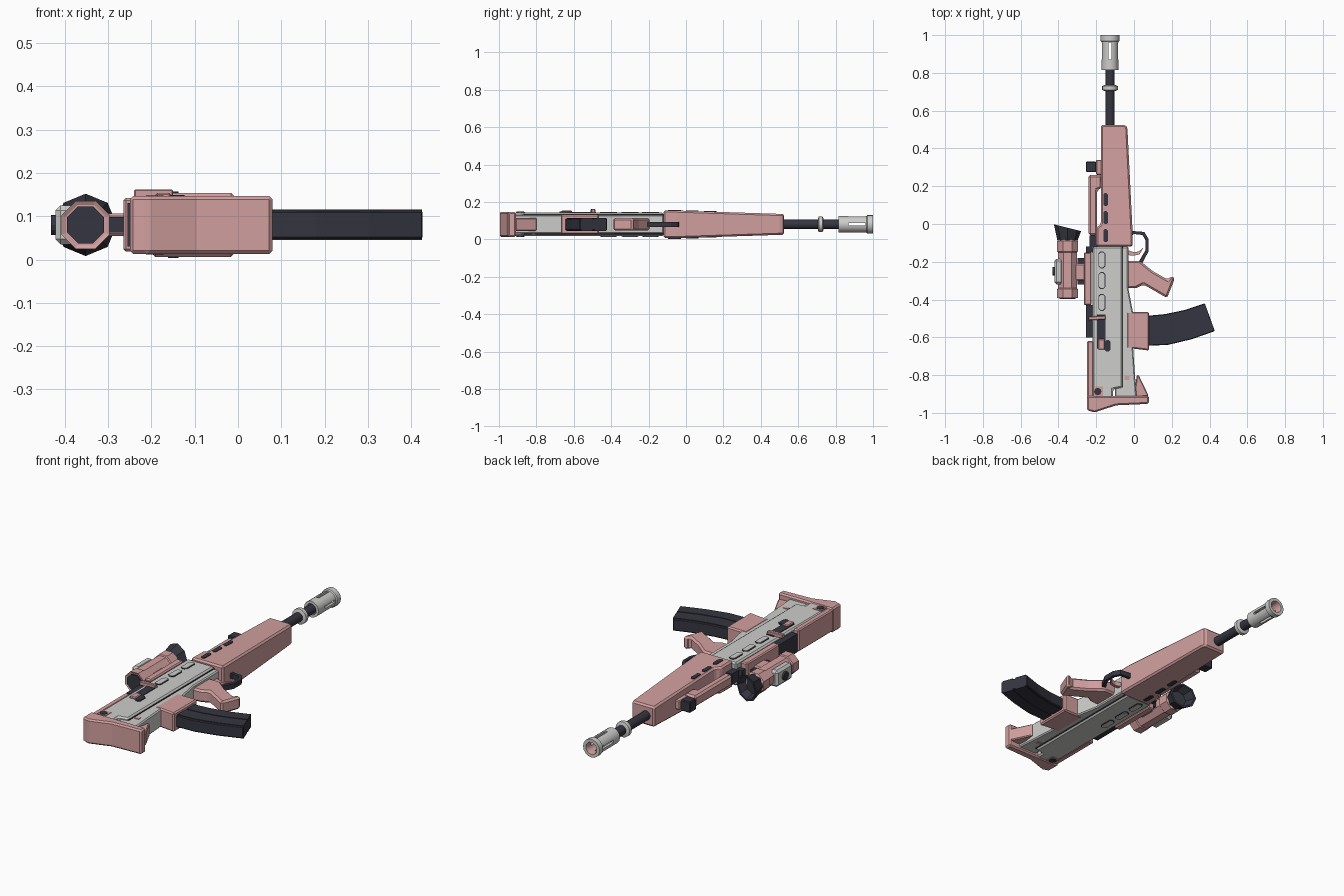
import bpy, bmesh, math
from mathutils import Matrix

cube = bpy.data.objects.get("Cube")
if cube:
    bpy.data.objects.remove(cube, do_unlink=True)

MID = 0.08  # height of the central plane


def material(name, rgb):
    m = bpy.data.materials.new(name)
    m.use_nodes = True
    m.diffuse_color = (*rgb, 1)
    m.node_tree.nodes["Principled BSDF"].inputs["Base Color"].default_value = (*rgb, 1)
    return m


PINK = material("dusty pink", (0.65, 0.35, 0.35))
GREY = material("light grey", (0.61, 0.61, 0.60))
DARK = material("dark slate", (0.036, 0.036, 0.052))


def finish(name, bm, mat, bevel=0.0):
    bmesh.ops.recalc_face_normals(bm, faces=bm.faces)
    me = bpy.data.meshes.new(name)
    bm.to_mesh(me)
    bm.free()
    me.materials.append(mat)
    ob = bpy.data.objects.new(name, me)
    bpy.context.collection.objects.link(ob)
    if bevel:
        mod = ob.modifiers.new("Bevel", "BEVEL")
        mod.width, mod.segments, mod.limit_method = bevel, 1, "ANGLE"
    return ob


def prism(name, pts, half, mat, bevel=0.0, z=MID):
    """Outline in the side profile, thickened to both sides of height z."""
    bm = bmesh.new()
    face = bm.faces.new([bm.verts.new((x, y, z - half)) for x, y in pts])
    ext = bmesh.ops.extrude_face_region(bm, geom=[face])["geom"]
    bmesh.ops.translate(bm, vec=(0, 0, 2 * half),
                        verts=[v for v in ext if isinstance(v, bmesh.types.BMVert)])
    return finish(name, bm, mat, bevel)


def box(name, x0, x1, y0, y1, half, mat, bevel=0.0, z=MID):
    return prism(name, [(x0, y0), (x1, y0), (x1, y1), (x0, y1)], half, mat, bevel, z)


def capsule(x, y0, y1, w):
    c = w * 0.6
    return [(x - w, y0 + c), (x - w + c, y0), (x + w - c, y0), (x + w, y0 + c),
            (x + w, y1 - c), (x + w - c, y1), (x - w + c, y1), (x - w, y1 - c)]


def lathe(name, x, profile, mat, sides=16, phase=0.0, hollow=False):
    """Spin (radius, y) pairs round an axis running along y."""
    bm = bmesh.new()
    rings = []
    for r, y in profile:
        angles = [2 * math.pi * (i + phase) / sides for i in range(sides)]
        rings.append([bm.verts.new((x + r * math.cos(a), y, MID + r * math.sin(a)))
                      for a in angles])
    pairs = list(zip(rings, rings[1:]))
    if hollow:
        pairs.append((rings[-1], rings[0]))
    else:
        bm.faces.new(rings[0])
        bm.faces.new(rings[-1])
    for a, b in pairs:
        for i in range(sides):
            j = (i + 1) % sides
            bm.faces.new((a[i], a[j], b[j], b[i]))
    return finish(name, bm, mat)


def smooth(ob):
    bpy.ops.object.select_all(action="DESELECT")
    ob.select_set(True)
    bpy.context.view_layer.objects.active = ob
    bpy.ops.object.shade_smooth_by_angle(angle=math.radians(35))


# Barrel and collar
BX = -0.127
smooth(lathe("barrel", BX, [(0.025, 0.48), (0.025, 0.84)], DARK))
smooth(lathe("barrel_collar", BX, [(0.03, 0.705), (0.042, 0.71), (0.042, 0.73), (0.03, 0.735)], GREY))

# Slotted muzzle with a coloured bore
muzzle = lathe("muzzle", BX, [(0.03, 0.815), (0.044, 0.815), (0.044, 0.965), (0.05, 0.97),
                              (0.05, 1.0), (0.033, 1.0), (0.03, 0.99)], GREY, hollow=True)
muzzle.data.materials.append(PINK)
for f in muzzle.data.polygons:
    if math.hypot(f.center.x - BX, f.center.z - MID) < 0.033:
        f.material_index = 1
for half_x, half_z in ((0.007, 0.08), (0.08, 0.007)):
    cutter = box("slot_cutter", BX - half_x, BX + half_x, 0.87, 0.96, half_z, GREY)
    bpy.context.view_layer.objects.active = muzzle
    cut = muzzle.modifiers.new("Slot", "BOOLEAN")
    cut.operation, cut.object, cut.solver = "DIFFERENCE", cutter, "EXACT"
    bpy.ops.object.modifier_apply(modifier=cut.name)
    bpy.data.objects.remove(cutter, do_unlink=True)
smooth(muzzle)

# Handguard, thinner toward the muzzle
guard = prism("handguard", [(-0.175, 0.525), (-0.045, 0.525), (-0.035, 0.51), (-0.007, -0.05),
                            (-0.007, -0.12), (-0.2, -0.12), (-0.2, -0.02), (-0.175, 0.0)],
              0.074, PINK, 0.014)
for v in guard.data.vertices:
    v.co.z = MID + (v.co.z - MID) * (1 - 0.25 * max(0, v.co.y + 0.05) / 0.57)

# Handguard vents on both sides
for i, y in enumerate((-0.095, 0.0, 0.095)):
    taper = 0.074 * (1 - 0.25 * max(0, y + 0.085) / 0.57)
    for side in (-1, 1):
        prism(f"vent_{i}_{side}", capsule(-0.15, y, y + 0.068, 0.012), 0.003, DARK,
              z=MID + side * taper)

# Gas tube and front sight
prism("gas_tube", [(-0.24, -0.06), (-0.195, -0.06), (-0.195, 0.0), (-0.195, 0.18),
                   (-0.17, 0.19), (-0.17, 0.26), (-0.24, 0.26)], 0.03, PINK, 0.01)
box("front_sight_base", -0.2, -0.17, 0.26, 0.34, 0.025, PINK, 0.005)
box("front_sight", -0.255, -0.2, 0.275, 0.33, 0.03, DARK, 0.004)
box("gas_block", -0.235, -0.19, -0.125, -0.06, 0.03, DARK)

# Receiver: wide upper half, narrower lower half
prism("upper_receiver", [(-0.22, -0.12), (-0.06, -0.12), (-0.06, -0.865), (-0.11, -0.875),
                         (-0.11, -0.92), (-0.22, -0.92)], 0.063, GREY, 0.008)
prism("lower_receiver", [(-0.1, -0.12), (-0.03, -0.12), (-0.03, -0.34), (-0.005, -0.47),
                         (-0.005, -0.65), (0.005, -0.8), (0.015, -0.92), (-0.1, -0.92)],
      0.05, GREY, 0.006)
for side in (-1, 1):
    top = MID + side * 0.063
    for i, y in enumerate((-0.235, -0.345, -0.46)):
        prism(f"oval_rim_{i}_{side}", capsule(-0.17, y, y + 0.09, 0.019), 0.002, DARK, z=top)
        prism(f"oval_{i}_{side}", capsule(-0.17, y + 0.005, y + 0.085, 0.014), 0.004, GREY, z=top)
    box(f"receiver_seam_{side}", -0.064, -0.057, -0.865, -0.12, 0.004, DARK,
        z=MID + side * 0.051)
    box(f"stock_pin_plate_{side}", -0.215, -0.165, -0.91, -0.86, 0.003, PINK, z=top)
    prism(f"stock_pin_{side}", [(-0.192 + 0.02 * math.cos(a * math.pi / 4),
                                 -0.887 + 0.02 * math.sin(a * math.pi / 4)) for a in range(8)],
          0.005, DARK, z=top)
    box(f"stock_patch_{side}", -0.05, -0.025, -0.825, -0.805, 0.003, PINK, z=MID + side * 0.05)

# Top line: scope rail, dark cover, cheek strip
box("scope_rail", -0.265, -0.225, -0.43, -0.15, 0.062, PINK, 0.006)
box("rail_front", -0.255, -0.22, -0.15, -0.12, 0.03, DARK)
box("top_cover", -0.255, -0.215, -0.6, -0.43, 0.05, DARK)
box("cheek_strip", -0.248, -0.215, -0.92, -0.62, 0.06, PINK, 0.006)

# Butt and its web
prism("butt", [(-0.25, -0.91), (-0.25, -0.985), (-0.21, -0.998), (-0.095, -0.96),
               (0.08, -0.952), (0.08, -0.91)], 0.067, PINK, 0.008)
prism("butt_web", [(0.015, -0.8), (0.025, -0.8), (0.078, -0.91), (0.0, -0.92), (0.005, -0.87)],
      0.035, PINK, 0.005)

# Grip, trigger and trigger guard
prism("grip", [(-0.055, -0.195), (0.032, -0.195), (0.1, -0.25), (0.18, -0.295), (0.195, -0.275),
               (0.217, -0.285), (0.175, -0.392), (0.05, -0.32), (0.01, -0.34), (-0.055, -0.34)],
      0.034, PINK, 0.01)
prism("trigger", [(-0.03, -0.14), (0.0, -0.15), (0.025, -0.145), (0.05, -0.125),
                  (0.03, -0.16), (0.0, -0.167), (-0.03, -0.165)], 0.012, PINK)
prism("trigger_guard", [(-0.04, -0.06), (-0.01, -0.037), (0.055, -0.042), (0.077, -0.08),
                        (0.077, -0.145), (0.045, -0.205), (0.025, -0.2), (0.06, -0.14),
                        (0.06, -0.085), (0.045, -0.058), (0.0, -0.053), (-0.03, -0.075)],
      0.014, DARK)

# Magazine well and curved magazine with side ribs
prism("magazine_well", [(-0.04, -0.465), (0.08, -0.465), (0.08, -0.67), (0.0, -0.66),
                        (-0.04, -0.66)], 0.052, PINK, 0.007)


def mag_strip(a, b):
    """Part of the magazine between two fractions of its width."""
    front = [(0.06, -0.487), (0.165, -0.477), (0.27, -0.455), (0.375, -0.42)]
    rear = [(0.06, -0.645), (0.18, -0.64), (0.305, -0.61), (0.428, -0.567)]
    mix = lambda t: [(p[0] + (q[0] - p[0]) * t, p[1] + (q[1] - p[1]) * t)
                     for p, q in zip(front, rear)]
    return mix(a) + mix(b)[::-1]


prism("magazine", mag_strip(0, 1), 0.032, DARK, 0.004)
for i, t in enumerate((0.05, 0.55)):
    prism(f"magazine_rib_{i}", mag_strip(t, t + 0.4), 0.035, DARK)

# Charging handle in its slot
SIDE = MID + 0.063
box("handle_slot", -0.195, -0.15, -0.66, -0.48, 0.004, DARK, z=SIDE)
prism("handle_bar", [(-0.24, -0.51), (-0.15, -0.505), (-0.15, -0.485), (-0.24, -0.49)], 0.011,
      PINK, 0.003, z=SIDE + 0.008)
box("handle_knob", -0.19, -0.155, -0.665, -0.61, 0.008, PINK, 0.004, z=SIDE + 0.003)
prism("ejection_stud", capsule(-0.14, -0.675, -0.615, 0.016), 0.006, DARK, z=SIDE)

# Scope: tube, end bands, lens, slanted hood
SX = -0.352
lathe("scope_tube", SX, [(0.05, -0.388), (0.06, -0.393), (0.06, -0.345), (0.055, -0.34),
                         (0.055, -0.15), (0.06, -0.145), (0.06, -0.09), (0.05, -0.08)],
      PINK, 8, 0.5)
lathe("rear_lens", SX, [(0.046, -0.396), (0.046, -0.37)], DARK, 8, 0.5)
hood = lathe("scope_hood", SX, [(0.05, -0.1), (0.054, -0.085), (0.072, -0.02), (0.062, -0.02),
                                (0.048, -0.07)], DARK, 8)
for v in hood.data.vertices:
    if v.co.y > -0.08:
        v.co.y -= (v.co.x - SX) * 0.25

# Scope turret and mount
box("scope_turret", -0.422, -0.375, -0.32, -0.185, 0.045, GREY, 0.012)
knob = lathe("turret_knob", 0, [(0.023, 0), (0.023, 0.02)], DARK, 12)
knob.data.transform(Matrix.Translation((-0.412, -0.25, MID))
                    @ Matrix.Rotation(math.pi / 2, 4, "Z") @ Matrix.Translation((0, 0, -MID)))
box("scope_mount", -0.32, -0.25, -0.3, -0.21, 0.026, PINK, 0.006)
box("mount_clamp", -0.3, -0.262, -0.32, -0.18, 0.018, DARK)
